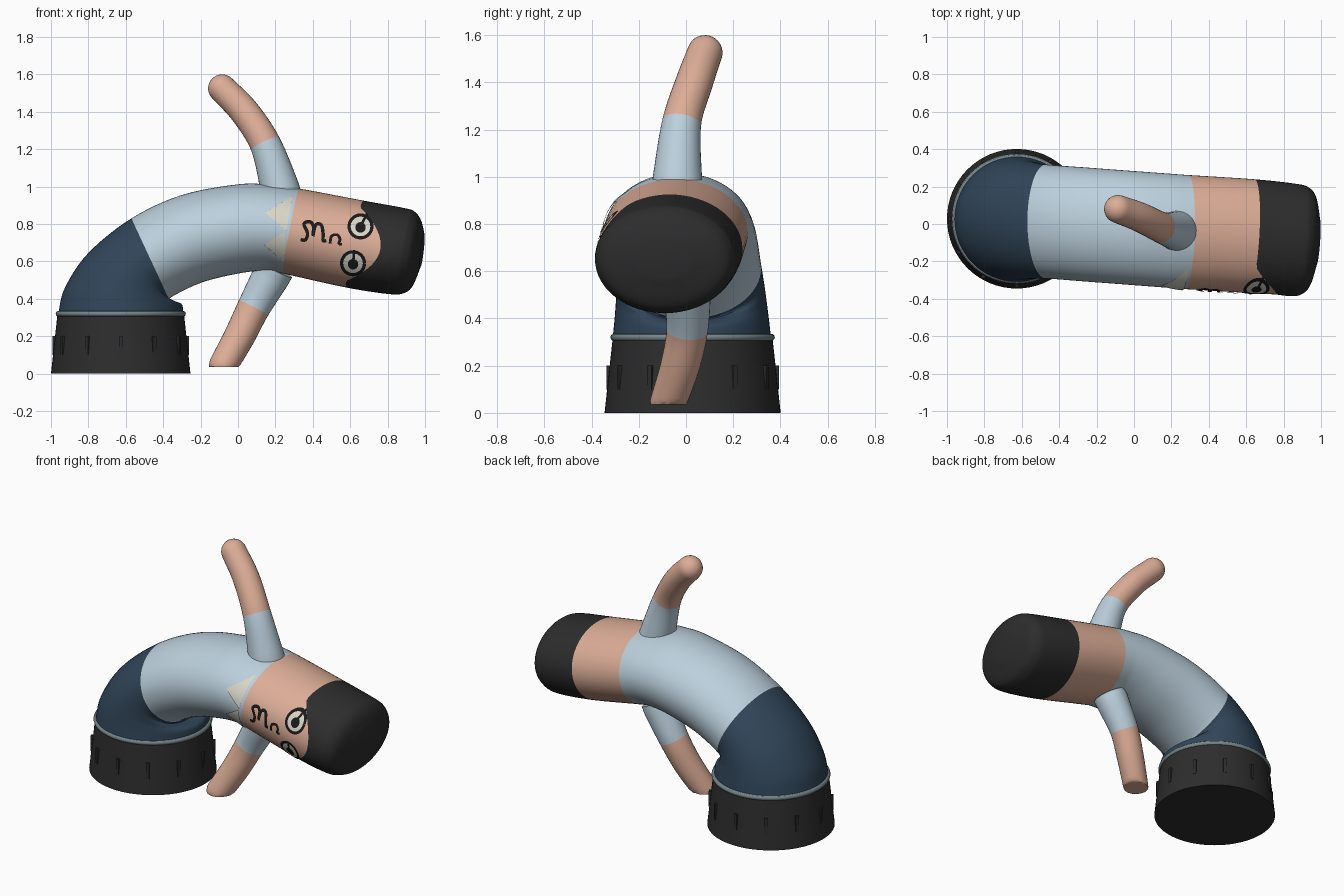
import bpy, bmesh, math
from mathutils import Vector
from mathutils.bvhtree import BVHTree

if "Cube" in bpy.data.objects:
    bpy.data.objects.remove(bpy.data.objects["Cube"])


def material(name, *rgb):
    m = bpy.data.materials.new(name)
    m.use_nodes = True
    m.diffuse_color = (*rgb, 1)
    m.node_tree.nodes["Principled BSDF"].inputs["Base Color"].default_value = (*rgb, 1)
    return m


skin = material("skin", 0.72, 0.42, 0.31)
shirt = material("pale blue shirt", 0.50, 0.63, 0.72)
navy = material("navy trousers", 0.030, 0.060, 0.100)
dark = material("charcoal", 0.026, 0.026, 0.026)
grey = material("grey ring", 0.18, 0.24, 0.26)
cream = material("cream", 0.70, 0.67, 0.58)
ink = material("black ink", 0.010, 0.010, 0.010)


def finish(name, bm, mats, smooth=True):
    mesh = bpy.data.meshes.new(name)
    bm.to_mesh(mesh)
    bm.free()
    ob = bpy.data.objects.new(name, mesh)
    bpy.context.collection.objects.link(ob)
    for m in mats:
        mesh.materials.append(m)
    if smooth:
        bpy.ops.object.select_all(action="DESELECT")
        ob.select_set(True)
        bpy.context.view_layer.objects.active = ob
        bpy.ops.object.shade_smooth_by_angle(angle=math.radians(40))
    return ob


def spline(stations, steps):
    """Smooth samples through the stations, each a tuple of numbers."""
    p = [Vector(s) for s in stations]
    p = [2 * p[0] - p[1]] + p + [2 * p[-1] - p[-2]]
    out = []
    for a, b, c, d in zip(p, p[1:], p[2:], p[3:]):
        for k in range(steps):
            t = k / steps
            out.append(0.5 * (2 * b + (c - a) * t + (2 * a - 5 * b + 4 * c - d) * t * t
                              + (3 * b - a - 3 * c + d) * t ** 3))
    return out + [p[-2]]


def loft(name, rings, mats, colour):
    bm = bmesh.new()
    vs = [[bm.verts.new(p) for p in ring] for ring in rings]
    n = len(vs[0])
    for i, (lo, hi) in enumerate(zip(vs, vs[1:])):
        for j in range(n):
            k = (j + 1) % n
            bm.faces.new((lo[j], lo[k], hi[k], hi[j])).material_index = colour(i)
    bm.faces.new(vs[0][::-1]).material_index = colour(0)
    bm.faces.new(vs[-1]).material_index = colour(len(vs) - 2)
    bmesh.ops.recalc_face_normals(bm, faces=bm.faces)
    return finish(name, bm, mats)


# Base: tapered cup, ring and twelve ribs
BX, BY = -0.627, 0.028
bm = bmesh.new()
bmesh.ops.create_cone(bm, cap_ends=True, segments=64, radius1=0.373, radius2=0.338, depth=0.32)
bmesh.ops.translate(bm, verts=bm.verts, vec=(BX, BY, 0.16))
finish("base", bm, [dark])
bpy.ops.mesh.primitive_torus_add(location=(BX, BY, 0.32), major_radius=0.333, minor_radius=0.015,
                                 major_segments=64, minor_segments=12)
ring = bpy.context.object
ring.name = "base_ring"
ring.data.materials.append(grey)
bpy.ops.object.shade_smooth_by_angle()
for i in range(12):
    a = i * math.pi / 6
    bpy.ops.mesh.primitive_cube_add(size=1, rotation=(0, 0, a), location=(
        BX + 0.352 * math.cos(a), BY + 0.352 * math.sin(a), 0.15))
    rib = bpy.context.object
    rib.name = f"base_rib_{i + 1}"
    rib.scale = (0.026, 0.02, 0.1)
    rib.data.materials.append(dark)

# Body: upper edge (x, z), lower edge (x, z), half width
STEPS, SEG = 6, 64
body_stations = [
    (-0.962, 0.32, -0.292, 0.32, 0.335),
    (-0.925, 0.46, -0.300, 0.37, 0.325),
    (-0.800, 0.645, -0.335, 0.385, 0.315),
    (-0.570, 0.83, -0.370, 0.40, 0.305),
    (-0.300, 0.955, -0.200, 0.485, 0.305),
    (0.000, 1.012, 0.000, 0.535, 0.305),
    (0.170, 1.01, 0.140, 0.55, 0.305),
    (0.325, 0.99, 0.240, 0.535, 0.305),
    (0.670, 0.925, 0.580, 0.46, 0.308),
    (0.890, 0.885, 0.810, 0.425, 0.300),
    (0.945, 0.865, 0.885, 0.43, 0.285),
    (0.977, 0.82, 0.930, 0.465, 0.24),
    (0.995, 0.75, 0.975, 0.57, 0.12),
]
NAVY_END, NECK, HAIR = 3 * STEPS, 7 * STEPS, 8 * STEPS
rings = []
for i, (tx, tz, bx, bz, w) in enumerate(spline(body_stations, STEPS)):
    cx, cz = (tx + bx) / 2, (tz + bz) / 2
    cy = 0.025 - 0.075 * (cx - BX)
    pull = max(0, 1 - abs(i - HAIR) / STEPS)
    ring = []
    for j in range(SEG):
        a = 2 * math.pi * j / SEG
        c, s = math.cos(a), math.sin(a)
        # The hairline recedes over the face
        bump = 0.155 * pull * max(0, 1 - (c / 0.85) ** 2) if s > 0 else 0
        shear = -0.1 * min(max(cx, 0), 0.7) * w * s
        ring.append((cx + (tx - bx) / 2 * c + bump + shear, cy - w * s,
                     cz + (tz - bz) / 2 * c - 0.19 * bump))
    rings.append(ring)
body = loft("body", rings, [navy, shirt, skin, dark],
            lambda i: (i >= NAVY_END) + (i >= NECK) + (i >= HAIR))


# Arms: centre line and radius, with a rounded hand
def arm(name, stations, floor):
    path = spline(stations, 8)
    tip, before = path[-1], path[-2]
    d = (tip.xyz - before.xyz).normalized()
    for k in range(1, 8):
        a = k / 7.3 * math.pi / 2
        path.append(Vector((*(tip.xyz + d * tip.w * math.sin(a)), tip.w * math.cos(a))))
    rings = []
    for i, p in enumerate(path):
        t = (path[min(i + 1, len(path) - 1)].xyz - path[max(i - 1, 0)].xyz).normalized()
        u = Vector((0, 1, 0)).cross(t).normalized()
        v = t.cross(u)
        ring = []
        for j in range(32):
            a = 2 * math.pi * j / 32
            q = p.xyz + p.w * (u * math.cos(a) + v * math.sin(a))
            q.z = max(q.z, floor)
            ring.append(q)
        rings.append(ring)
    loft(name, rings, [shirt, skin], lambda i: i >= 16)


arm("raised_arm", [(0.235, -0.035, 0.92, 0.115), (0.215, -0.035, 1.02, 0.102),
                   (0.145, -0.018, 1.23, 0.083), (0.035, 0.035, 1.40, 0.079),
                   (-0.085, 0.08, 1.525, 0.075)], 0)
arm("lowered_arm", [(0.195, 0.0, 0.56, 0.105), (0.165, 0.005, 0.50, 0.100),
                    (0.082, 0.005, 0.35, 0.088), (0.008, -0.025, 0.20, 0.083),
                    (-0.078, -0.075, 0.045, 0.077)], 0.035)

# Painted details: thin plates laid onto the front of the body
tree = BVHTree.FromPolygons([v.co for v in body.data.vertices],
                            [p.vertices for p in body.data.polygons])


def lay(name, bm, lift, mat):
    for v in bm.verts:
        hit = tree.ray_cast(Vector((v.co.x, -2, v.co.z)), Vector((0, 1, 0)))
        if hit[0]:
            v.co = hit[0] + Vector((0, -lift, 0))
    bmesh.ops.recalc_face_normals(bm, faces=bm.faces)
    bm.normal_update()
    for f in bm.faces:
        if f.normal.y > 0:
            f.normal_flip()
    finish(name, bm, [mat])


def patch(name, outline, lift, mat):
    """Filled outline, fanned from its middle."""
    bm = bmesh.new()
    vs = [bm.verts.new((x, 0, z)) for x, z in outline]
    mid = bm.verts.new(sum((v.co for v in vs), Vector()) / len(vs))
    for a, b in zip(vs, vs[1:] + vs[:1]):
        bm.faces.new((a, b, mid))
    bmesh.ops.subdivide_edges(bm, edges=bm.edges[:], cuts=4, use_grid_fill=True)
    lay(name, bm, lift, mat)


def stroke(name, points, width, lift, mat=ink):
    """Ribbon of even width along a line."""
    path = spline(points, 4)
    bm = bmesh.new()
    pairs = []
    for i, p in enumerate(path):
        t = (path[min(i + 1, len(path) - 1)] - path[max(i - 1, 0)]).normalized()
        side = Vector((-t.y, t.x)) * width / 2
        pairs.append([bm.verts.new((q.x, 0, q.y)) for q in (p + side, p - side)])
    for (a, b), (c, d) in zip(pairs, pairs[1:]):
        bm.faces.new((a, b, d, c))
    lay(name, bm, lift, mat)


def circle(x, z, r, n=24):
    return [(x + r * math.cos(2 * math.pi * i / n), z + r * math.sin(2 * math.pi * i / n))
            for i in range(n)]


for side, x, z, lash in (("left", 0.655, 0.787, (0.69, 0.855)), ("right", 0.615, 0.59, (0.622, 0.66))):
    patch(side + "_eye_white", circle(x, z, 0.064), 0.004, cream)
    rim = circle(x, z, 0.061)
    stroke(side + "_eye_rim", rim + rim[:1], 0.017, 0.007)
    patch(side + "_pupil", circle(x, z - 0.005, 0.028), 0.007, ink)
    stroke(side + "_eye_line", [(x, z), lash], 0.014, 0.009)

stroke("mouth", [(0.335, 0.717), (0.36, 0.715), (0.372, 0.75), (0.352, 0.80), (0.385, 0.812),
                 (0.404, 0.785), (0.40, 0.735), (0.415, 0.795), (0.445, 0.795), (0.455, 0.75),
                 (0.455, 0.712), (0.472, 0.71)], 0.018, 0.008)
stroke("nose", [(0.492, 0.695), (0.50, 0.735), (0.53, 0.742), (0.545, 0.72), (0.54, 0.695),
                (0.556, 0.692)], 0.015, 0.008)

# Collar flaps
patch("collar_left", [(0.145, 0.86), (0.292, 0.95), (0.258, 0.765)], 0.008, cream)
patch("collar_right", [(0.138, 0.69), (0.252, 0.76), (0.246, 0.595)], 0.008, cream)
